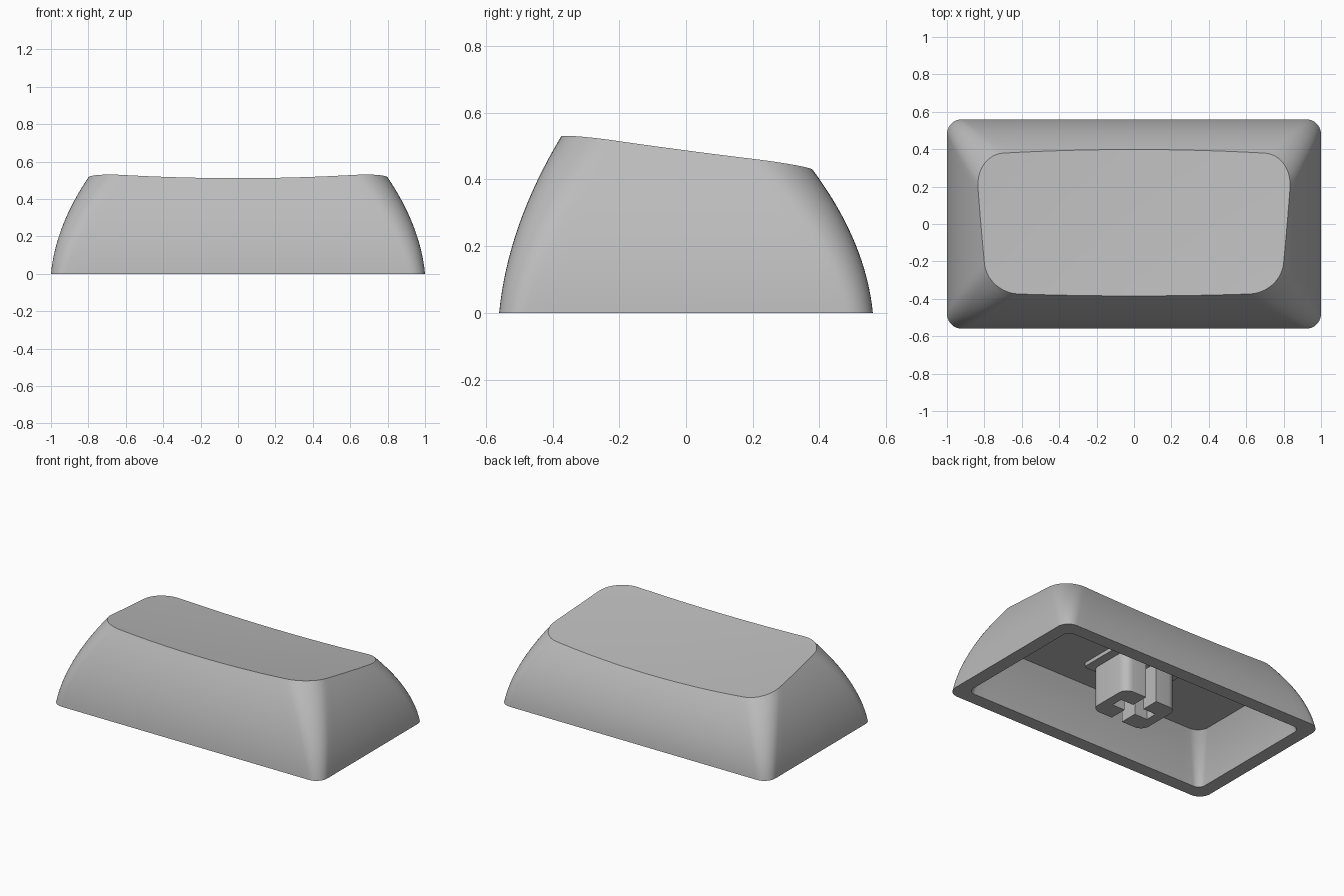
import bpy
import bmesh
from math import cos, sin, pi, radians

cube = bpy.data.objects.get("Cube")
if cube:
    bpy.data.objects.remove(cube)

grey = bpy.data.materials.new("light_grey_plastic")
grey.use_nodes = True
colour = (0.5, 0.5, 0.5, 1)
grey.diffuse_color = colour
grey.node_tree.nodes["Principled BSDF"].inputs["Base Color"].default_value = colour


def finish(bm, name):
    bmesh.ops.recalc_face_normals(bm, faces=bm.faces)
    mesh = bpy.data.meshes.new(name)
    bm.to_mesh(mesh)
    bm.free()
    mesh.materials.append(grey)
    ob = bpy.data.objects.new(name, mesh)
    bpy.context.collection.objects.link(ob)
    bpy.ops.object.select_all(action='DESELECT')
    ob.select_set(True)
    bpy.context.view_layer.objects.active = ob
    bpy.ops.object.shade_smooth_by_angle(angle=radians(30))
    return ob


def rounded_plan(arc, long_steps, short_steps):
    """Rounded rectangle as (corner weight x, y, arc direction x, y)."""
    corners = [(1, 1), (-1, 1), (-1, -1), (1, -1)]
    plan = []
    for k, (sx, sy) in enumerate(corners):
        for i in range(arc + 1):
            a = (k + i / arc) * pi / 2
            plan.append((sx, sy, cos(a), sin(a)))
        nx, ny = corners[(k + 1) % 4]
        steps = short_steps if k % 2 else long_steps
        for i in range(1, steps):
            t = i / steps
            plan.append((sx + (nx - sx) * t, sy + (ny - sy) * t, cos(a), sin(a)))
    return plan


def place(p, half_x, front, back, r):
    half_y, mid = (front + back) / 2, (back - front) / 2
    return (p[0] * (half_x - r) + p[2] * r,
            mid + p[1] * (half_y - r) + p[3] * r)


def wall(p, z):
    """Curved outer wall at height z."""
    lean = 0.1 * z
    return place(p, 1 - lean - 0.56 * z * z, 0.56 - lean - 0.477 * z * z,
                 0.56 - lean - 0.75 * z * z, 0.08 + 0.17 * z)


def dish(x, y):
    """Height of the tilted, hollowed top."""
    return 0.453 - 0.139 * y + 0.03 * y * y + 0.05 * x * x


plan = rounded_plan(10, 24, 14)

# Height at which each wall column meets the dished top
rim_heights = []
for p in plan:
    z = 0.45
    for _ in range(30):
        z = dish(*wall(p, z))
    rim_heights.append(z)
rim = [wall(p, z) for p, z in zip(plan, rim_heights)]

rings = []
# Dished top, from the middle out
for i in range(1, 12):
    s = i / 12
    rings.append([(x * s, y * s, dish(x * s, y * s)) for x, y in rim])
# Outer walls, from the rim down
levels = 16
for i in range(levels + 1):
    s = 1 - i / levels
    rings.append([(*wall(p, z * s), z * s) for p, z in zip(plan, rim_heights)])
# Underside cavity, from the opening up to its flat ceiling
ceiling = 0.3
for i in range(9):
    t = i / 8
    inset = 0.5 * t + 0.5 * t * t
    half_y = 0.47 - 0.12 * inset
    rings.append([(*place(p, 0.91 - 0.1 * inset, half_y, half_y, 0.05 + 0.03 * t),
                   ceiling * t) for p in plan])

# Keycap shell
bm = bmesh.new()
loops = [[bm.verts.new(co) for co in ring] for ring in rings]
count = len(plan)
for a, b in zip(loops, loops[1:]):
    for i in range(count):
        j = (i + 1) % count
        bm.faces.new((a[i], a[j], b[j], b[i]))
centre = bm.verts.new((0, 0, dish(0, 0)))
for i in range(count):
    bm.faces.new((centre, loops[0][i], loops[0][(i + 1) % count]))
bm.faces.new(loops[-1])
finish(bm, "keycap_shell")


def prism(name, outline, bottom, top):
    bm = bmesh.new()
    base = bm.faces.new([bm.verts.new((x, y, bottom)) for x, y in outline])
    moved = bmesh.ops.extrude_face_region(bm, geom=[base])["geom"]
    bmesh.ops.translate(bm, vec=(0, 0, top - bottom),
                        verts=[v for v in moved if isinstance(v, bmesh.types.BMVert)])
    return finish(bm, name)


# Stem: two mirrored C-shaped posts that leave a cross-shaped socket
hx, hy, r, slot = 0.2, 0.16, 0.06, 0.04
arc = [(hx - r + r * cos(a), hy - r + r * sin(a))
       for a in [i * pi / 12 for i in range(7)]]
upper = arc + [(slot, hy), (slot, slot), (0.135, slot)]
half = upper + [(x, -y) for x, y in reversed(upper)]
for side, sign in (("left", 1), ("right", -1)):
    prism("stem_post_" + side, [(x * sign, y) for x, y in half], 0.005, ceiling + 0.02)

# Thin pad that joins the stem to the ceiling
pad = [place(p, 0.26, 0.16, 0.16, 0.02) for p in rounded_plan(4, 1, 1)]
prism("stem_pad", pad, ceiling - 0.025, ceiling + 0.02)
